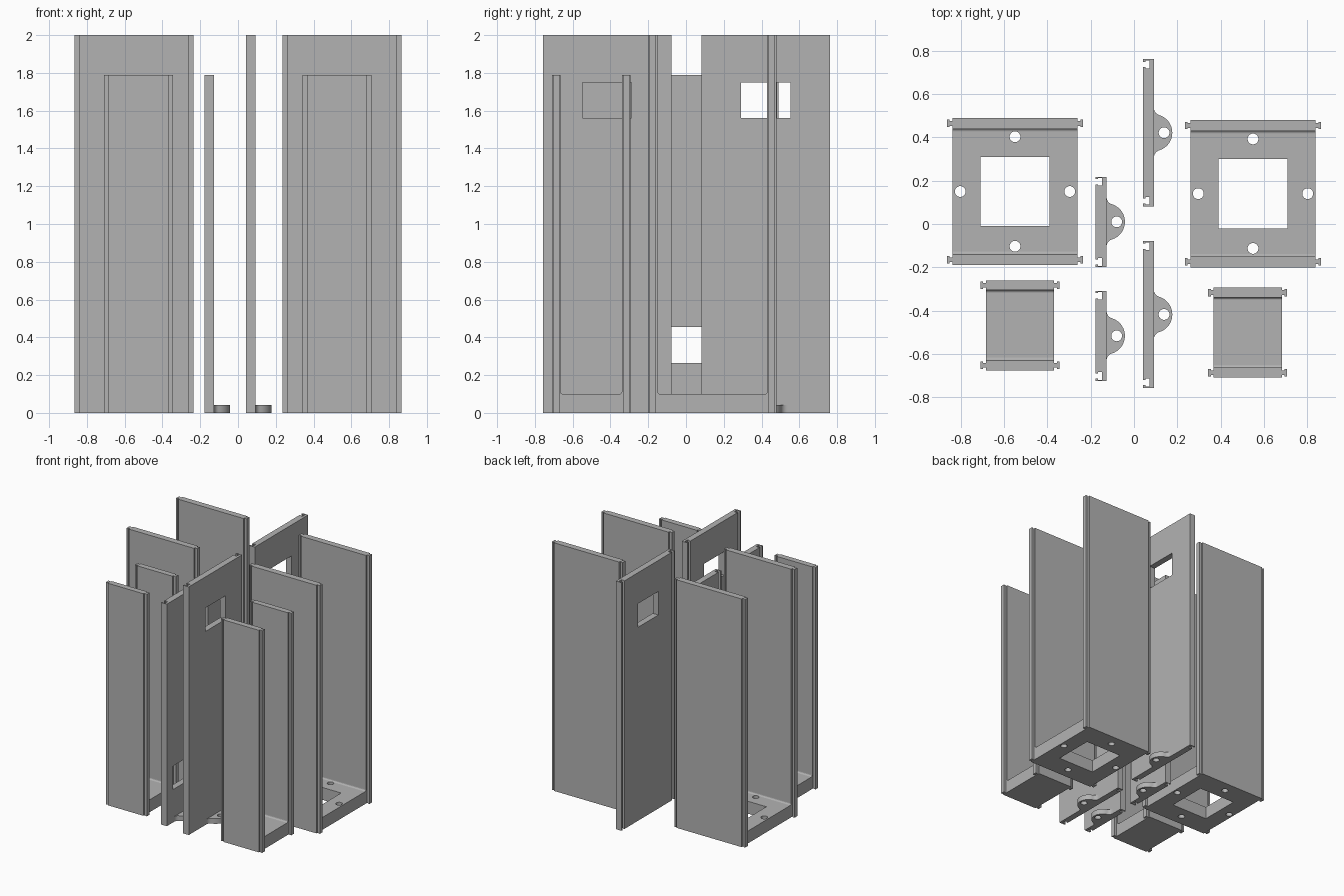
import bpy
import bmesh
from math import pi, cos, sin, atan2
from mathutils import Matrix, Vector

cube = bpy.data.objects.get("Cube")
if cube:
    bpy.data.objects.remove(cube, do_unlink=True)

grey = bpy.data.materials.new("plain grey")
grey.use_nodes = True
grey.diffuse_color = (0.45, 0.45, 0.45, 1)
grey.node_tree.nodes["Principled BSDF"].inputs["Base Color"].default_value = grey.diffuse_color


def add_prism(bm, points, direction):
    """Extrude a closed planar outline along a direction."""
    face = bm.faces.new([bm.verts.new(p) for p in points])
    new = bmesh.ops.extrude_face_region(bm, geom=[face])["geom"]
    moved = [v for v in new if isinstance(v, bmesh.types.BMVert)]
    bmesh.ops.translate(bm, verts=moved, vec=Vector(direction))


def make_object(name, bm, location):
    bmesh.ops.recalc_face_normals(bm, faces=bm.faces)
    mesh = bpy.data.meshes.new(name)
    bm.to_mesh(mesh)
    bm.free()
    mesh.materials.append(grey)
    obj = bpy.data.objects.new(name, mesh)
    obj.location = location
    bpy.context.collection.objects.link(obj)
    return obj


def select_only(obj):
    bpy.ops.object.select_all(action="DESELECT")
    obj.select_set(True)
    bpy.context.view_layer.objects.active = obj


def cut(obj, bm):
    """Subtract the given shapes, placed in the object's own frame."""
    tool = make_object("cutter", bm, obj.location)
    tool.hide_render = True
    mod = obj.modifiers.new("cut", "BOOLEAN")
    mod.operation, mod.solver, mod.object = "DIFFERENCE", "EXACT", tool
    select_only(obj)
    bpy.ops.object.modifier_apply(modifier=mod.name)
    bpy.data.objects.remove(tool, do_unlink=True)


def add_box(bm, centre, size):
    matrix = Matrix.Translation(centre) @ Matrix.Diagonal((*size, 1))
    bmesh.ops.create_cube(bm, size=1, matrix=matrix)


def add_cylinder(bm, x, y, radius):
    bmesh.ops.create_cone(bm, cap_ends=True, segments=32, radius1=radius, radius2=radius,
                          depth=0.5, matrix=Matrix.Translation((x, y, 0)))


FLOOR = 0.1
HOLE = 0.025


def channel(name, x, y, half_x, half_y, wall, height, drilled):
    # U-shaped body with small rounded inner corners
    bm = bmesh.new()
    inner = half_y - wall
    r = 0.012
    corner = [(inner - r + r * sin(a), FLOOR + r - r * cos(a))
              for a in (i * pi / 8 for i in range(5))]
    half = [(half_y, 0), (half_y, height), (inner, height)] + corner[::-1]
    outline = half + [(-v, z) for v, z in reversed(half)]
    add_prism(bm, [(-half_x, v, z) for v, z in outline], (2 * half_x, 0, 0))
    body = make_object(name, bm, (x, y, 0))
    if drilled:
        # square opening and four screw holes in the floor
        tool = bmesh.new()
        add_box(tool, (0, 0, 0), (0.32, 0.32, 0.5))
        d = 0.253
        for hx, hy in ((d, 0), (-d, 0), (0, d), (0, -d)):
            add_cylinder(tool, hx, hy, HOLE)
        cut(body, tool)
    # T-shaped tongues along the wall edges
    bm = bmesh.new()
    neck, head, reach = 0.011, 0.017, 0.025
    tee = [(0, neck), (0.012, neck), (0.012, head), (reach, head)]
    tee += [(u, -v) for u, v in reversed(tee)]
    for sx in (-1, 1):
        for sy in (-1, 1):
            add_prism(bm, [(sx * (half_x + u), sy * (half_y - wall / 2) + v, 0)
                           for u, v in tee], (0, 0, height))
    make_object(name + "_tongues", bm, (x, y, 0))


def plate(name, x, y, half_y, wall, height, window_z):
    # flat plate with T-shaped slots open on one face, near both ends
    bm = bmesh.new()
    thick, mouth, pocket = 0.05, 0.012, 0.018
    slot_y = half_y - wall / 2
    slot = [(0, -mouth), (0.011, -mouth), (0.011, -pocket), (0.03, -pocket)]
    slot += [(u, -v) for u, v in reversed(slot)]
    half = [(u, slot_y + v) for u, v in slot] + [(0, half_y), (thick, half_y)]
    outline = half + [(u, -v) for u, v in reversed(half)]
    add_prism(bm, [(u, v, 0) for u, v in outline], (0, 0, height))
    body = make_object(name, bm, (x, y, 0))
    # rectangular window
    tool = bmesh.new()
    add_box(tool, (thick / 2, 0, window_z), (0.2, 0.26, 0.19))
    cut(body, tool)

    # rounded mounting ear blended into the plate foot
    bm = bmesh.new()
    radius, foot, fillet = 0.085, 0.115, 0.0353
    end = atan2(foot, fillet)
    n = 8
    blend = [(fillet + fillet * cos(a), foot + fillet * sin(a))
             for a in (-pi + i * end / n for i in range(n + 1))]
    blend = [(u, v) for u, v in blend if u < radius * cos(end) + 0.002][:n]
    arc = [(radius * cos(a), radius * sin(a))
           for a in (end - i * end / 12 for i in range(12))]
    half = blend + arc
    outline = half + [(radius, 0)] + [(u, -v) for u, v in reversed(half)]
    add_prism(bm, [(u, v, 0) for u, v in outline], (0, 0, 0.042))
    ear = make_object(name + "_ear", bm, (x + thick, y, 0))
    tool = bmesh.new()
    add_cylinder(tool, 0.047, 0, HOLE)
    cut(ear, tool)
    select_only(ear)
    bpy.ops.object.shade_smooth_by_angle()


TALL, SHORT = 2.0, 1.79

# Wide channels with drilled floors
channel("right_wide_channel", -0.55, 0.15, 0.29, 0.34, 0.05, TALL, True)
channel("left_wide_channel", 0.55, 0.14, 0.29, 0.34, 0.05, TALL, True)

# Narrow channels with solid floors
channel("right_narrow_channel", -0.527, -0.468, 0.158, 0.208, 0.046, SHORT, False)
channel("left_narrow_channel", 0.525, -0.502, 0.158, 0.208, 0.046, SHORT, False)

# Slotted cover plates, with the window high on wide ones and low on narrow ones
plate("back_wide_plate", 0.042, 0.422, 0.34, 0.05, TALL, 1.655)
plate("front_wide_plate", 0.042, -0.418, 0.34, 0.05, TALL, 1.655)
plate("back_narrow_plate", -0.177, 0.01, 0.208, 0.046, SHORT, 0.36)
plate("front_narrow_plate", -0.177, -0.517, 0.208, 0.046, SHORT, 0.36)
